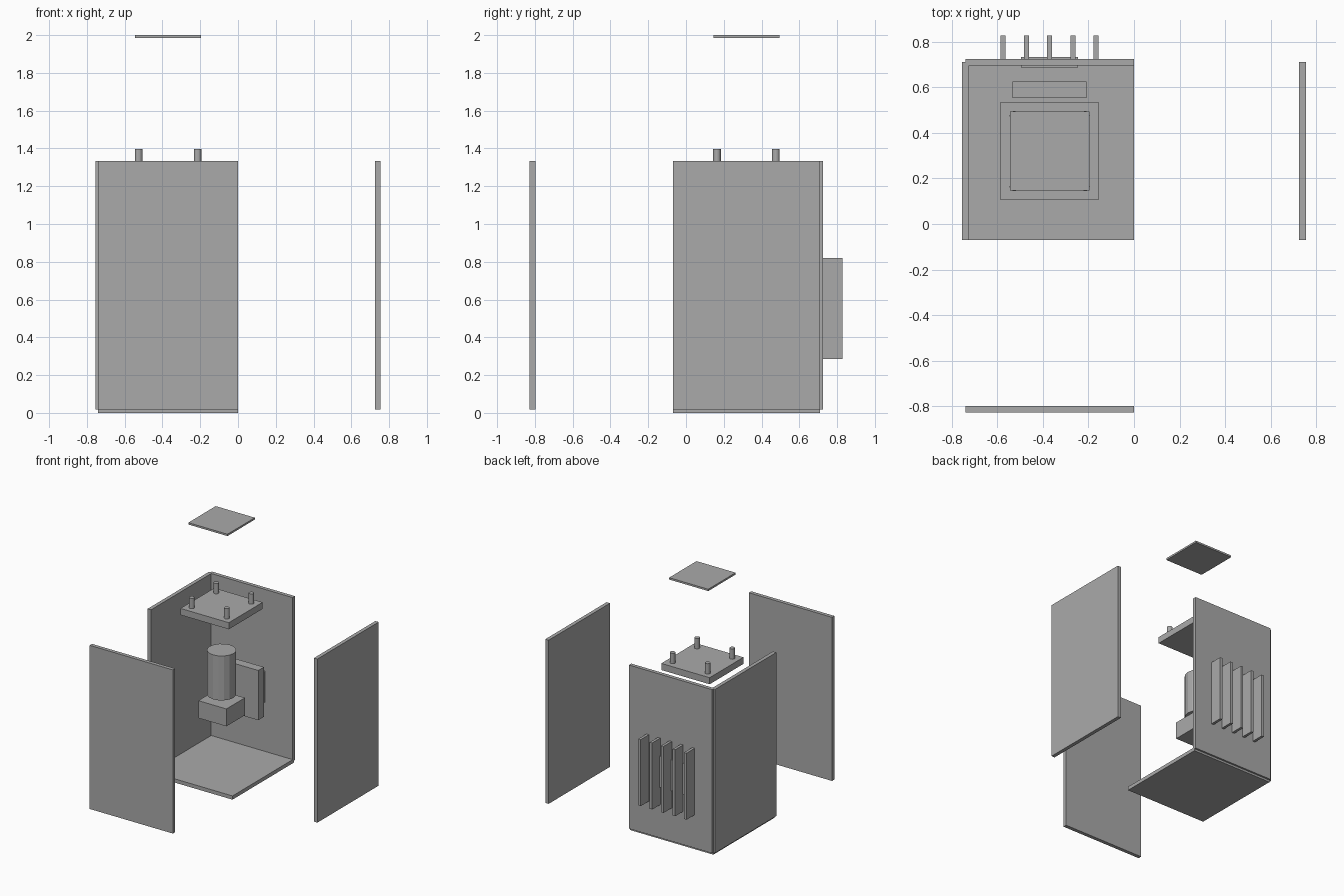
import bpy

if "Cube" in bpy.data.objects:
    bpy.data.objects.remove(bpy.data.objects["Cube"])

grey = bpy.data.materials.new("grey")
grey.diffuse_color = (0.4, 0.4, 0.4, 1)
grey.use_nodes = True
grey.node_tree.nodes["Principled BSDF"].inputs["Base Color"].default_value = grey.diffuse_color

CX, CY = -0.37, 0.32          # middle of the cabinet
W, D, T = 0.74, 0.78, 0.03    # cabinet width, depth and panel thickness
Z0, Z1 = 0.017, 1.333         # bottom and top of the upright panels


def box(name, x, y, z):
    """Box from (min, max) pairs on each axis."""
    bpy.ops.mesh.primitive_cube_add(
        size=1, location=[(a + b) / 2 for a, b in (x, y, z)])
    ob = bpy.context.object
    ob.name = name
    ob.scale = [b - a for a, b in (x, y, z)]
    bpy.ops.object.transform_apply(location=False, rotation=False, scale=True)
    ob.data.materials.append(grey)
    return ob


def cylinder(name, x, y, z, r, sides=16):
    """Upright cylinder spanning the (min, max) pair z."""
    bpy.ops.mesh.primitive_cylinder_add(
        vertices=sides, radius=r, depth=z[1] - z[0],
        location=(x, y, (z[0] + z[1]) / 2))
    ob = bpy.context.object
    ob.name = name
    ob.data.materials.append(grey)
    return ob


def around(c, size):
    return (c - size / 2, c + size / 2)


# Cabinet panels; the front, right and lid panels are pulled outwards
span_x, span_y, span_z = around(CX, W), around(CY, D), (Z0, Z1)
box("base_panel", span_x, span_y, (0, T))
box("left_panel", around(-0.74, T), span_y, span_z)
box("right_panel", around(0.74, T), span_y, span_z)
box("back_panel", span_x, around(0.71, T), span_z)
box("front_panel", span_x, around(-0.813, T), span_z)
box("floating_top_plate", around(CX, 0.348), around(CY, 0.348), (1.985, 2.0))

# Upper platform with four corner pins
box("platform", around(CX, 0.43), around(CY, 0.43), (1.262, 1.315))
for sx in (-1, 1):
    for sy in (-1, 1):
        cylinder("platform_pin", CX + sx * 0.156, CY + sy * 0.156,
                 (1.30, 1.398), 0.02)

# Inner machinery
cylinder("motor", CX, CY, (0.60, 0.957), 0.107)
box("motor_block", around(CX, 0.25), around(CY, 0.235), (0.42, 0.56))
box("control_plate", around(CX, 0.325), (0.554, 0.626), (0.345, 0.745))
box("back_insert", around(CX, 0.25), (0.686, 0.734), (0.427, 0.677))

# Cooling fins on the back
for i in range(-2, 3):
    box("cooling_fin", around(CX + i * 0.102, 0.022), (0.72, 0.828),
        (0.285, 0.82))
